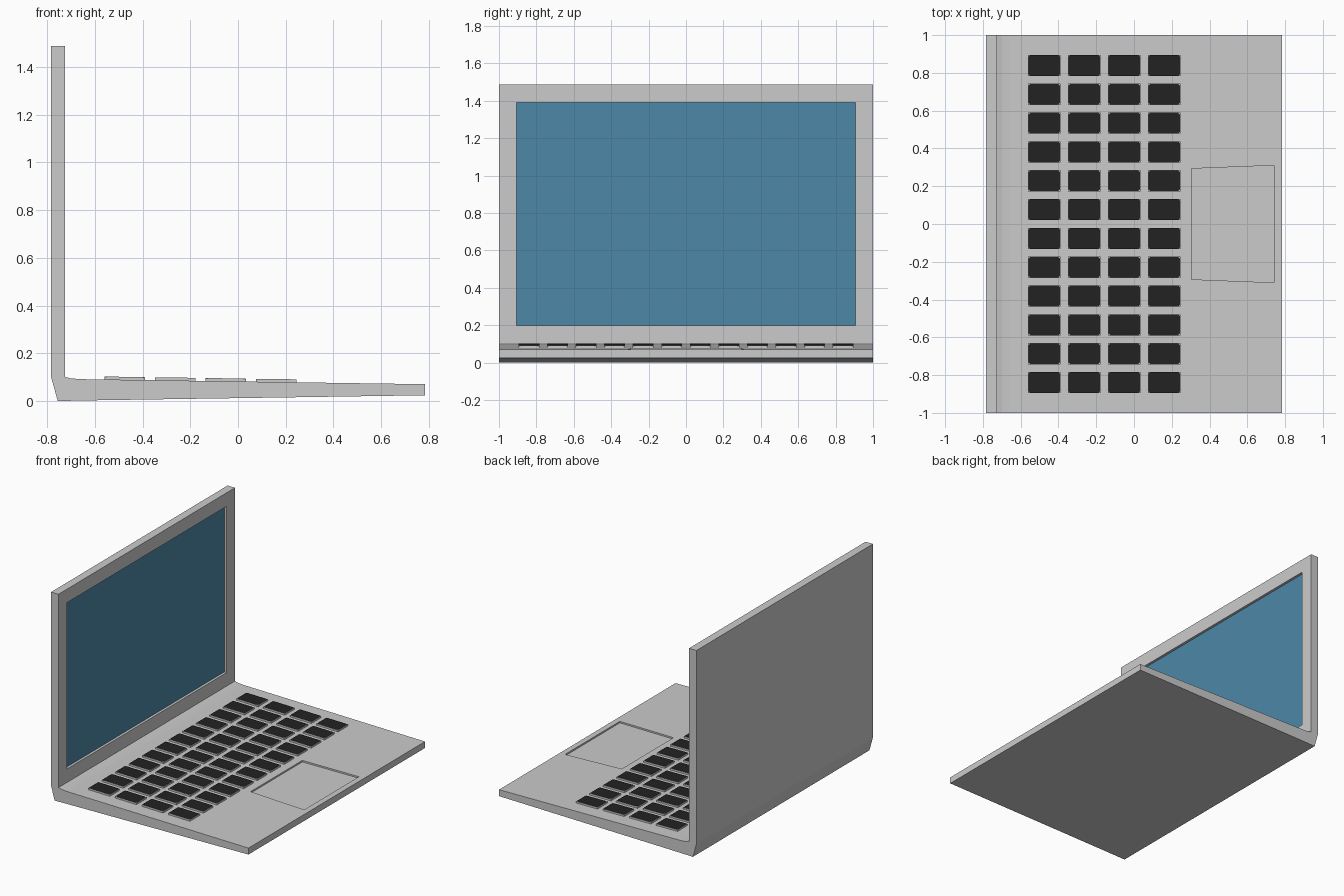
import bpy, bmesh

if "Cube" in bpy.data.objects:
    bpy.data.objects.remove(bpy.data.objects["Cube"])

def material(name, rgb):
    m = bpy.data.materials.new(name)
    m.diffuse_color = (*rgb, 1)
    m.use_nodes = True
    m.node_tree.nodes["Principled BSDF"].inputs["Base Color"].default_value = m.diffuse_color
    return m

GREY = material("casing grey", (0.6, 0.6, 0.6))
BLACK = material("key black", (0.016, 0.016, 0.016))
BLUE = material("screen blue", (0.075, 0.25, 0.39))

SLOPE = -0.0146

def deck(x):
    """Height of the sloping keyboard deck at x."""
    return 0.0915 + SLOPE * (x + 0.66)

def prism(bm, base, offset, side_mat=0, cap_mat=0):
    """Extrude a polygon along an offset; cap_mat colours the far end."""
    a = [bm.verts.new(p) for p in base]
    b = [bm.verts.new([p[i] + offset[i] for i in range(3)]) for p in base]
    n = len(a)
    bm.faces.new(a[::-1]).material_index = side_mat
    bm.faces.new(b).material_index = cap_mat
    for i in range(n):
        j = (i + 1) % n
        bm.faces.new((a[i], a[j], b[j], b[i])).material_index = side_mat

def finish(bm, name, *mats):
    bmesh.ops.recalc_face_normals(bm, faces=bm.faces)
    me = bpy.data.meshes.new(name)
    bm.to_mesh(me)
    bm.free()
    for m in mats:
        me.materials.append(m)
    ob = bpy.data.objects.new(name, me)
    bpy.context.collection.objects.link(ob)
    return ob

def solid(name, base, offset, mat):
    bm = bmesh.new()
    prism(bm, base, offset)
    return finish(bm, name, mat)

# Casing: L-shaped side profile (lid, hinge bend, tapering base)
profile = [(-0.783, 1.487), (-0.783, 0.10), (-0.755, 0.0), (-0.60, 0.003),
           (0.783, 0.024), (0.783, deck(0.783)), (-0.66, deck(-0.66)),
           (-0.70, 0.095), (-0.724, 0.101), (-0.724, 1.487)]
casing = solid("casing", [(x, -1, z) for x, z in profile], (0, 2, 0), GREY)

# Recesses for the screen and the touchpad
def screen_outline(x):
    return [(x, -0.905, 0.198), (x, 0.905, 0.198),
            (x, 0.905, 1.39), (x, -0.905, 1.39)]

def pad_outline(dz):
    pts = [(0.305, -0.293), (0.742, -0.31), (0.742, 0.31), (0.305, 0.293)]
    return [(x, y, deck(x) + dz) for x, y in pts]

cutters = [solid("screen_cutter", screen_outline(-0.744), (0.1, 0, 0), GREY),
           solid("touchpad_cutter", pad_outline(-0.011), (0, 0, 0.1), GREY)]
for c in cutters:
    mod = casing.modifiers.new(c.name, 'BOOLEAN')
    mod.operation = 'DIFFERENCE'
    mod.solver = 'EXACT'
    mod.object = c
bpy.context.view_layer.objects.active = casing
for c in cutters:
    bpy.ops.object.modifier_apply(modifier=c.name)
    bpy.data.objects.remove(c)

# Screen panel at the bottom of its recess
solid("screen", screen_outline(-0.745), (0.003, 0, 0), BLUE)

# Keyboard: grey key bodies with black, corner-cut caps
bm = bmesh.new()
HX, HY, H = 0.085, 0.056, 0.0115
for col in range(4):
    cx = -0.475 + col * 0.2117
    for row in range(12):
        cy = (row - 5.5) * 0.1526
        body = [(cx + sx * HX, cy + sy * HY)
                for sx, sy in ((-1, -1), (1, -1), (1, 1), (-1, 1))]
        prism(bm, [(x, y, deck(x) - 0.003) for x, y in body],
              (0, 0, H + 0.003))
        u, v, c = HX - 0.001, HY - 0.001, 0.010
        cap = [(-u + c, -v), (u - c, -v), (u, -v + c), (u, v - c),
               (u - c, v), (-u + c, v), (-u, v - c), (-u, -v + c)]
        prism(bm, [(cx + x, cy + y, deck(cx + x) + H - 0.001) for x, y in cap],
              (0, 0, 0.002), 0, 1)
finish(bm, "keyboard_keys", GREY, BLACK)
